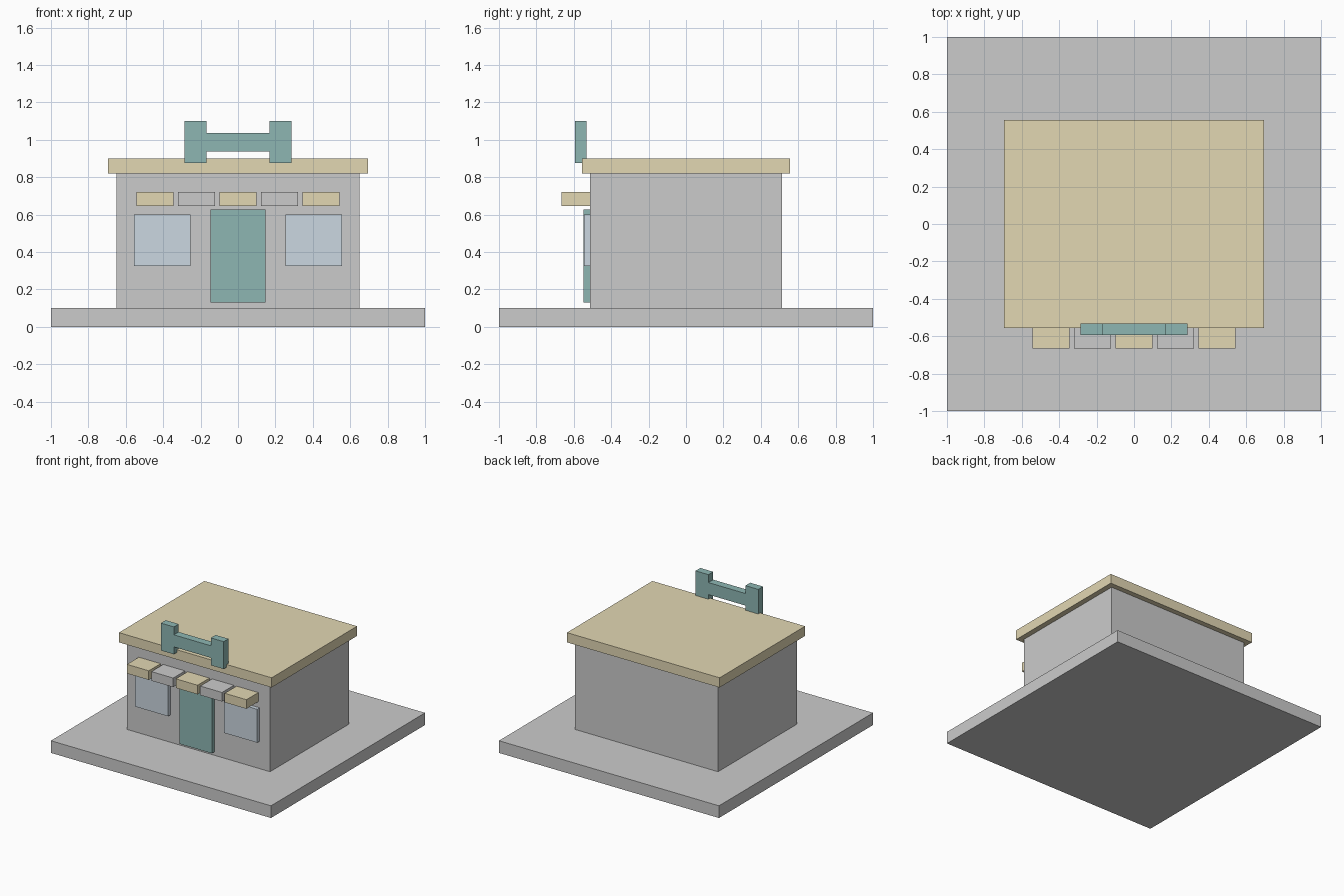
import bpy
import bmesh

if "Cube" in bpy.data.objects:
    bpy.data.objects.remove(bpy.data.objects["Cube"])


def material(name, color):
    mat = bpy.data.materials.new(name)
    mat.diffuse_color = (*color, 1)
    mat.use_nodes = True
    mat.node_tree.nodes["Principled BSDF"].inputs["Base Color"].default_value = mat.diffuse_color
    return mat


TAN = material("tan", (0.76, 0.68, 0.45))
TEAL = material("teal", (0.27, 0.47, 0.45))
BLUE = material("window_blue", (0.60, 0.68, 0.75))


def finish(name, bm, mat):
    bmesh.ops.recalc_face_normals(bm, faces=bm.faces)
    mesh = bpy.data.meshes.new(name)
    bm.to_mesh(mesh)
    bm.free()
    if mat:
        mesh.materials.append(mat)
    obj = bpy.data.objects.new(name, mesh)
    bpy.context.collection.objects.link(obj)
    return obj


def box(name, x, y, z, mat=None):
    """Box from (min, max) pairs on each axis."""
    bm = bmesh.new()
    bmesh.ops.create_cube(bm, size=1)
    for v in bm.verts:
        v.co = [r[0] if c < 0 else r[1] for c, r in zip(v.co, (x, y, z))]
    return finish(name, bm, mat)


# Ground slab, shop walls and overhanging roof
box("base_slab", (-1, 1), (-1, 1), (0, 0.10))
box("shop_walls", (-0.65, 0.65), (-0.512, 0.512), (0.10, 0.82))
box("roof", (-0.694, 0.694), (-0.555, 0.555), (0.82, 0.90), TAN)

# Door and the two windows beside it
box("door", (-0.147, 0.147), (-0.549, -0.51), (0.13, 0.628), TEAL)
for side, cx in (("left", -0.405), ("right", 0.405)):
    box(f"window_{side}", (cx - 0.151, cx + 0.151), (-0.545, -0.51),
        (0.326, 0.60), BLUE)

# Awning blocks, alternating tan and grey
for i in range(5):
    cx = (i - 2) * 0.222
    box(f"awning_block_{i + 1}", (cx - 0.099, cx + 0.099), (-0.666, -0.51),
        (0.647, 0.722), TAN if i % 2 == 0 else None)

# Dumbbell-shaped roof sign: half outline mirrored, then extruded
half = [(0.168, 0.938), (0.168, 0.877), (0.285, 0.877),
        (0.285, 1.102), (0.168, 1.102), (0.168, 1.037)]
outline = half + [(-x, z) for x, z in reversed(half)]
bm = bmesh.new()
face = bm.faces.new([bm.verts.new((x, -0.593, z)) for x, z in outline])
ext = bmesh.ops.extrude_face_region(bm, geom=[face], use_keep_orig=True)
bmesh.ops.translate(bm, vec=(0, 0.062, 0),
                    verts=[g for g in ext["geom"]
                           if isinstance(g, bmesh.types.BMVert)])
finish("roof_sign", bm, TEAL)
